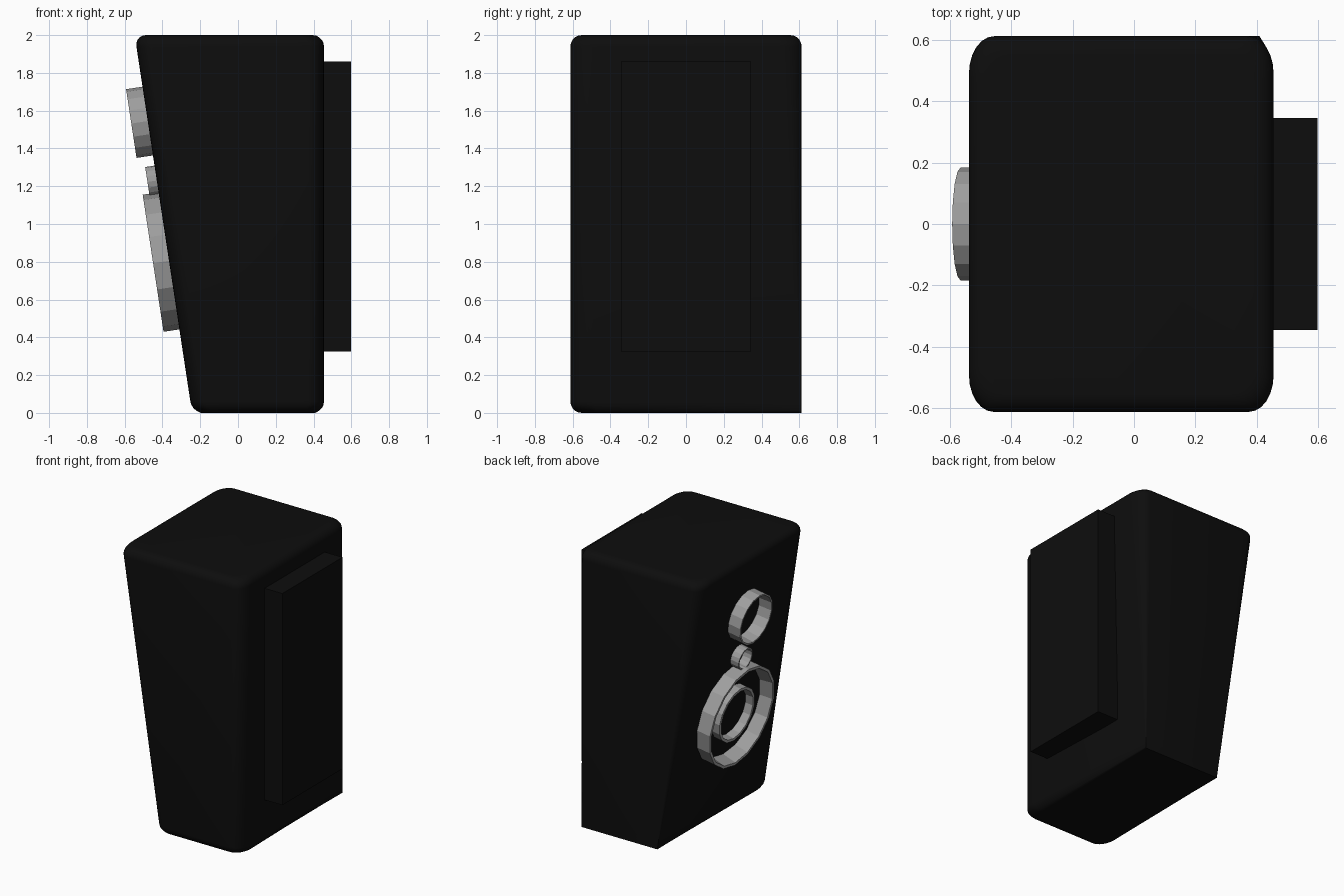
import bpy, bmesh, math
from mathutils import Matrix, Vector

cube = bpy.data.objects.get("Cube")
if cube:
    bpy.data.objects.remove(cube, do_unlink=True)


def material(name, value):
    m = bpy.data.materials.new(name)
    m.use_nodes = True
    colour = (value, value, value, 1)
    m.diffuse_color = colour
    m.node_tree.nodes["Principled BSDF"].inputs["Base Color"].default_value = colour
    return m


BLACK = material("cabinet black", 0.004)
GREY = material("ring grey", 0.34)


def finish(bm, name, mat, smooth=None):
    bmesh.ops.recalc_face_normals(bm, faces=bm.faces)
    mesh = bpy.data.meshes.new(name)
    bm.to_mesh(mesh)
    bm.free()
    mesh.materials.append(mat)
    ob = bpy.data.objects.new(name, mesh)
    bpy.context.collection.objects.link(ob)
    if smooth:
        bpy.ops.object.select_all(action="DESELECT")
        ob.select_set(True)
        bpy.context.view_layer.objects.active = ob
        bpy.ops.object.shade_smooth_by_angle(angle=math.radians(smooth))
    return ob


# Cabinet: stacked rounded rectangles with a leaning baffle on -x
SLOPE, RIGHT, DEPTH, HEIGHT = 0.152, 0.455, 0.612, 2.0
STEPS = 6


def baffle_x(z):
    return -0.243 - SLOPE * z


def section(z, inset):
    low = z < HEIGHT / 2
    t = min(z / 1.94, 1)
    points = []
    for k, (sx, sy) in enumerate([(1, 1), (-1, 1), (-1, -1), (1, -1)]):
        rx, ry, ix, iy = 0.08, 0.12, inset, inset
        if sy > 0:
            # the +y corners sharpen towards the foot
            rx, ry = rx * t + 0.002, ry * t + 0.002
            if low:
                ix, iy = 0.045 * (1 - t), 0
        edge = RIGHT - ix if sx > 0 else baffle_x(z) + ix
        cx, cy = edge - sx * rx, sy * (DEPTH - iy - ry)
        for i in range(STEPS + 1):
            a = math.pi / 2 * (k + i / STEPS)
            points.append((cx + rx * math.cos(a), cy + ry * math.sin(a), z))
    return points


R = 0.06
arc = [(R * (1 - math.sin(a)), R * (1 - math.cos(a)))
       for a in (math.pi / 2 * i / 5 for i in range(6))]
levels = [(z, inset) for inset, z in arc]
levels += [(HEIGHT - z, inset) for z, inset in [(z, i) for i, z in reversed(arc)]]

bm = bmesh.new()
loops = [[bm.verts.new(p) for p in section(z, i)] for z, i in levels]
for a, b in zip(loops, loops[1:]):
    for i in range(len(a)):
        j = (i + 1) % len(a)
        bm.faces.new((a[i], a[j], b[j], b[i]))
bm.faces.new(loops[0])
bm.faces.new(loops[-1])
finish(bm, "speaker_cabinet", BLACK, 35)

# Box on the side opposite the baffle
bm = bmesh.new()
bmesh.ops.create_cube(bm, size=1, matrix=Matrix.Translation((0.515, 0, 1.093))
                      @ Matrix.Diagonal((0.165, 0.69, 1.535, 1)))
finish(bm, "rear_box", BLACK)

# Rings standing out from the leaning baffle
normal = Vector((-1, 0, -SLOPE)).normalized()
tilt = normal.to_track_quat("Z", "Y").to_matrix().to_4x4()


def ring(name, z, radius, depth, wall, base_wall, sides=16):
    profile = [(radius, -0.02), (radius, depth),
               (radius - wall, depth), (radius - base_wall, -0.02)]
    place = Matrix.Translation((baffle_x(z), 0, z)) @ tilt
    bm = bmesh.new()
    rows = []
    for s in range(sides):
        a = math.tau * s / sides
        rows.append([bm.verts.new(place @ Vector((r * math.cos(a), r * math.sin(a), h)))
                     for r, h in profile])
    for s in range(sides):
        a, b = rows[s], rows[(s + 1) % sides]
        for i in range(4):
            j = (i + 1) % 4
            bm.faces.new((a[i], a[j], b[j], b[i]))
    finish(bm, name, GREY)


ring("tweeter_ring", 1.545, 0.184, 0.088, 0.012, 0.02)
ring("port_ring", 1.23, 0.08, 0.05, 0.01, 0.012)
ring("woofer_ring", 0.805, 0.367, 0.085, 0.02, 0.04)
ring("woofer_inner_ring", 0.805, 0.2, 0.045, 0.02, 0.025)
